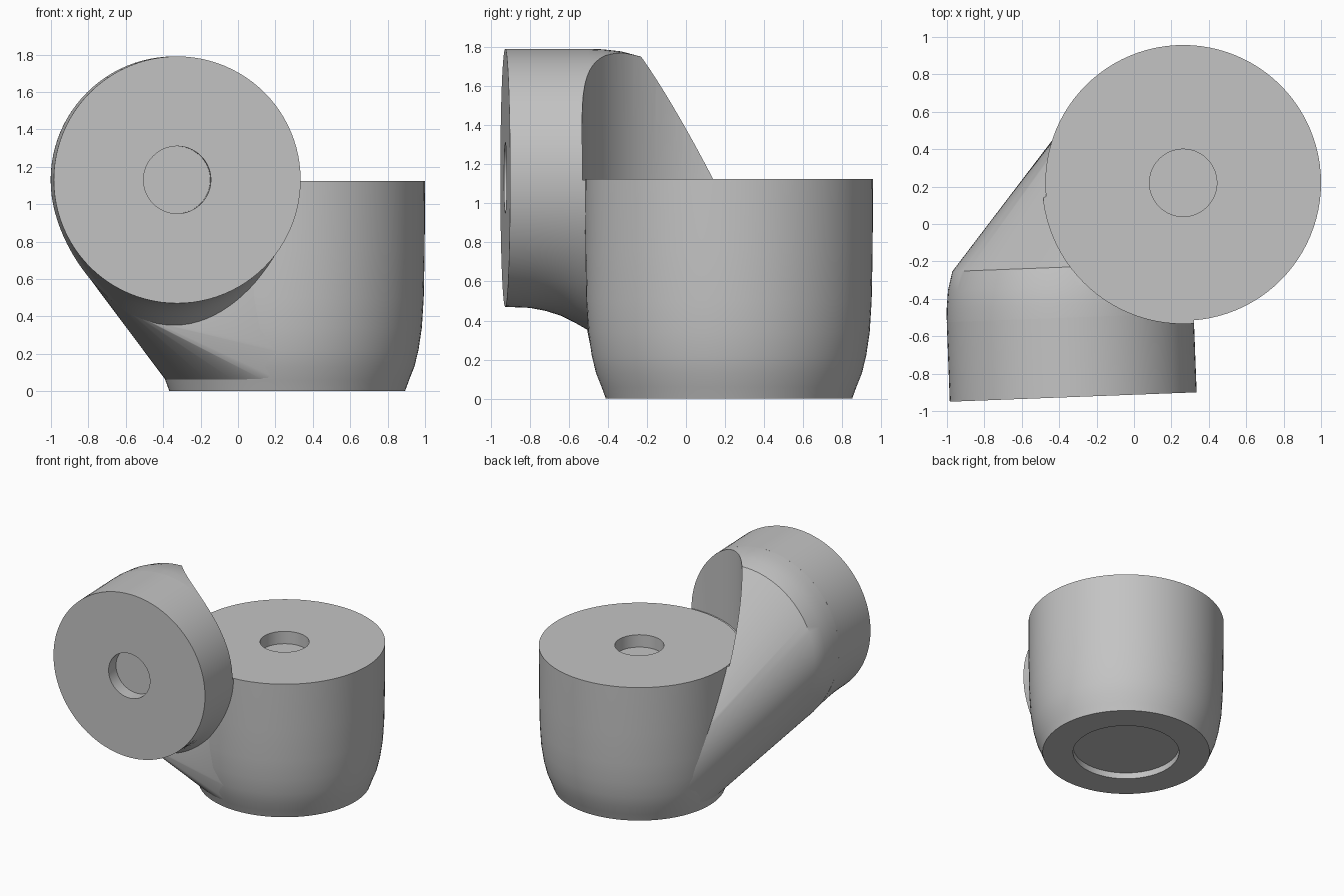
import bpy, bmesh
from math import sin, cos, tau

if "Cube" in bpy.data.objects:
    bpy.data.objects.remove(bpy.data.objects["Cube"])

SIDES = 96
CUP_X, CUP_Y, TOP = 0.263, 0.22, 1.125

grey = bpy.data.materials.new("plain_grey")
grey.use_nodes = True
grey.diffuse_color = (0.55, 0.55, 0.55, 1)
grey.node_tree.nodes["Principled BSDF"].inputs["Base Color"].default_value = (0.55, 0.55, 0.55, 1)


def flat_ring(r, z):
    """Horizontal ring around the cup axis."""
    return [(CUP_X + r * cos(tau * i / SIDES), CUP_Y + r * sin(tau * i / SIDES), z)
            for i in range(SIDES)]


def upright_ring(r, y, dip=0.0):
    """Slightly turned upright ring; dip pulls its underside down."""
    pts = []
    cx = -0.325 - 0.038 * (y + 0.925)
    for i in range(SIDES):
        c, s = cos(tau * i / SIDES), sin(tau * i / SIDES)
        pts.append((cx + r * c, y + 0.038 * r * c,
                    1.13 + r * s - dip * max(0.0, -s) ** 3))
    return pts


def finish(name, bm):
    bmesh.ops.recalc_face_normals(bm, faces=bm.faces)
    mesh = bpy.data.meshes.new(name)
    bm.to_mesh(mesh)
    bm.free()
    mesh.materials.append(grey)
    obj = bpy.data.objects.new(name, mesh)
    bpy.context.collection.objects.link(obj)
    return obj


def loft(name, rings):
    """Closed solid through a list of rings, capped at both ends."""
    bm = bmesh.new()
    loops = [[bm.verts.new(p) for p in ring] for ring in rings]
    for a, b in zip(loops, loops[1:]):
        for i in range(SIDES):
            j = (i + 1) % SIDES
            bm.faces.new((a[i], a[j], b[j], b[i]))
    bm.faces.new(loops[0])
    bm.faces.new(loops[-1])
    return finish(name, bm)


def hull(name, rings):
    bm = bmesh.new()
    for ring in rings:
        for p in ring:
            bm.verts.new(p)
    result = bmesh.ops.convex_hull(bm, input=bm.verts[:])
    spare = {v for key in ("geom_interior", "geom_unused") for v in result[key]
             if isinstance(v, bmesh.types.BMVert)}
    bmesh.ops.delete(bm, geom=list(spare), context='VERTS')
    return finish(name, bm)


def activate(obj):
    bpy.ops.object.select_all(action='DESELECT')
    obj.select_set(True)
    bpy.context.view_layer.objects.active = obj


# Cup: underside recess, rounded wall, top socket
cup_profile = [(0.40, 0.05), (0.40, 0), (0.63, 0), (0.652, 0.06), (0.68, 0.13),
               (0.702, 0.22), (0.72, 0.34), (0.73, 0.5), (0.735, 0.75),
               (0.737, TOP), (0.18, TOP), (0.18, TOP - 0.1)]
cup = loft("cup_body", [flat_ring(r, z) for r, z in cup_profile])

# Side arm: front socket, flat face, barrel flaring down at the back
arm_rings = [upright_ring(0.18, -0.825), upright_ring(0.18, -0.925)]
arm_rings += [upright_ring(0.66, y, d) for y, d in
              [(-0.925, 0), (-0.8, 0.005), (-0.72, 0.02), (-0.64, 0.045),
               (-0.57, 0.08), (-0.5, 0.12)]]
arm = loft("side_arm", arm_rings)

# Neck: blends the arm into the cup
neck = hull("neck", [upright_ring(0.66, -0.505, 0.115), upright_ring(0.658, -0.43, 0.06),
                     upright_ring(0.647, -0.33), upright_ring(0.62, -0.23),
                     flat_ring(0.65, 0.06), flat_ring(0.695, 0.2)])

# Round clearance above the cup top and around its socket
cutter = loft("clearance_cutter", [flat_ring(r, z) for r, z in
              [(0.25, 0.9), (0.25, TOP - 0.005), (0.752, TOP - 0.005), (0.752, 2.3)]])
cutter.hide_render = True
for part in (arm, neck):
    mod = part.modifiers.new("clearance", 'BOOLEAN')
    mod.operation = 'DIFFERENCE'
    mod.solver = 'EXACT'
    mod.object = cutter
    activate(part)
    bpy.ops.object.modifier_apply(modifier=mod.name)
bpy.data.objects.remove(cutter)

for part in (cup, arm, neck):
    activate(part)
    bpy.ops.object.shade_smooth_by_angle(angle=0.6)
